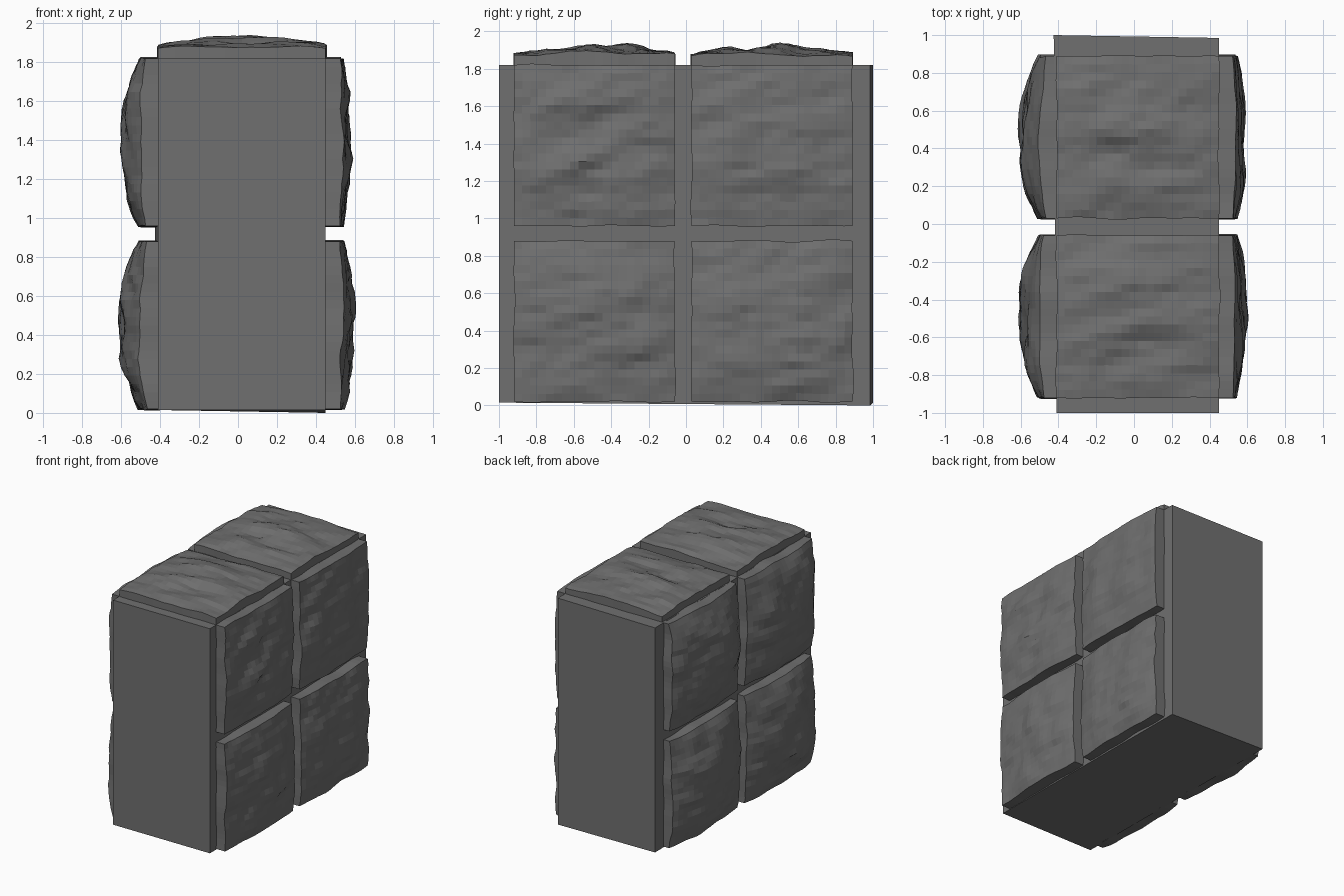
import bpy, bmesh, math
from mathutils import Vector, noise

if "Cube" in bpy.data.objects:
    bpy.data.objects.remove(bpy.data.objects["Cube"])

stone = bpy.data.materials.new("dark grey stone")
stone.diffuse_color = (0.16, 0.16, 0.16, 1)
stone.use_nodes = True
stone.node_tree.nodes["Principled BSDF"].inputs["Base Color"].default_value = stone.diffuse_color


def finish(bm, name):
    bmesh.ops.recalc_face_normals(bm, faces=bm.faces)
    me = bpy.data.meshes.new(name)
    bm.to_mesh(me)
    bm.free()
    me.materials.append(stone)
    ob = bpy.data.objects.new(name, me)
    bpy.context.collection.objects.link(ob)
    return ob


# plain core block, its base slightly out of true
bm = bmesh.new()
bmesh.ops.create_cube(bm, size=1)
for v in bm.verts:
    right, back, top = v.co.x > 0, v.co.y > 0, v.co.z > 0
    v.co = Vector((0.45 if right else -0.41, (0.985 if right else 1.0) if back else -1.0,
                   1.82 if top else (0.0 if back and right else 0.015)))
    if not right and back:
        v.co.x = -0.425
finish(bm, "core_block")


def panel(name, origin, u_axis, v_axis, out, w, h, edge, peak, rough, seed, n=20):
    """Rough hewn slab: a rippled grid standing on straight side walls."""
    o, ua, va, na = map(Vector, (origin, u_axis, v_axis, out))
    bm = bmesh.new()
    grid = {}
    for i in range(n + 1):
        for j in range(n + 1):
            u, v = i / n, j / n
            # dome is lowest at the corners and still raised along the rim
            dome = (1 - 0.68 * abs(2 * u - 1) ** 2.6) * (1 - 0.68 * abs(2 * v - 1) ** 2.6)
            q = Vector((u * 2.4 + 0.4 * v, v * 5.0 - 1.2 * u, seed * 7.3))
            ripple = noise.noise(q) + 0.6 * noise.noise(q * 2.1) + 0.2 * noise.noise(q * 4)
            d = edge + (peak - edge) * dome + rough * ripple * (0.35 + 0.65 * dome)
            # rim wanders a little in the panel plane
            wob = 0.012 * noise.noise(Vector((u * 4, v * 4, seed + 50)))
            fu, fv = abs(2 * u - 1) ** 6, abs(2 * v - 1) ** 6
            pu = u * w + wob * fu
            pv = v * h + wob * fv
            grid[i, j] = bm.verts.new(o + ua * pu + va * pv + na * max(d, 0.03))
    for i in range(n):
        for j in range(n):
            bm.faces.new((grid[i, j], grid[i + 1, j], grid[i + 1, j + 1], grid[i, j + 1]))
    # side walls down to the core
    rim = ([(i, 0) for i in range(n)] + [(n, j) for j in range(n)]
           + [(i, n) for i in range(n, 0, -1)] + [(0, j) for j in range(n, 0, -1)])
    foot = []
    for k in rim:
        p = grid[k].co
        foot.append(bm.verts.new(p - na * ((p - o).dot(na) + 0.01)))
    for a in range(len(rim)):
        b = (a + 1) % len(rim)
        bm.faces.new((grid[rim[a]], grid[rim[b]], foot[b], foot[a]))
    bm.faces.new(foot)
    finish(bm, name)


# four slabs on each long face, two on top
seed = 1
for y0, yn in ((-0.92, "front"), (0.03, "back")):
    for z0, zn in ((0.02, "lower"), (0.96, "upper")):
        low = zn == "lower"
        panel(f"right_{zn}_{yn}_slab", (0.45, y0, z0), (0, 1, 0), (0, 0, 1), (1, 0, 0),
              0.86, 0.86, 0.07, 0.135 if low else 0.115, 0.032, seed)
        panel(f"left_{zn}_{yn}_slab", (-0.41, y0, z0), (0, 1, 0), (0, 0, 1), (-1, 0, 0),
              0.86, 0.86, 0.05, 0.185, 0.032, seed + 1)
        seed += 2
    panel(f"top_{yn}_slab", (-0.41, y0, 1.82), (1, 0, 0), (0, 1, 0), (0, 0, 1),
          0.86, 0.86, 0.045, 0.095, 0.032, seed)
    seed += 1

# settle on the ground
for ob in bpy.data.objects:
    for v in ob.data.vertices:
        v.co.z = max(v.co.z, 0.0)
